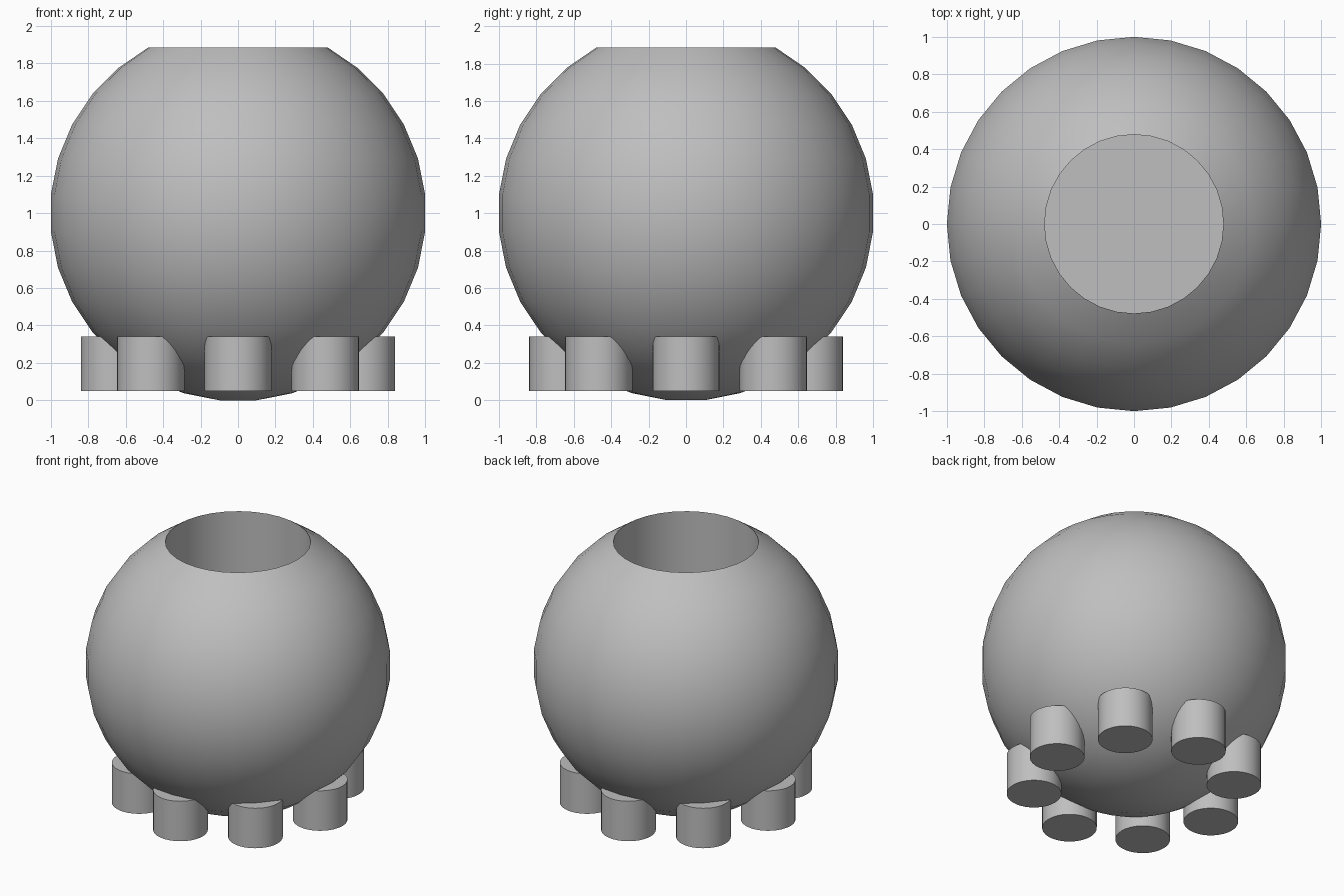
import bpy, bmesh
from math import sin, cos, pi, radians

SEGMENTS = 32
RINGS = 16
BALL_R = 1.005
CENTRE_Z = 1.0
HOLE_R = 0.478
HOLE_FLOOR = 0.8
FEET = 8

old = bpy.data.objects.get("Cube")
if old:
    bpy.data.objects.remove(old, do_unlink=True)

grey = bpy.data.materials.new("plain grey")
grey.use_nodes = True
colour = (0.52, 0.52, 0.52, 1)
grey.diffuse_color = colour
grey.node_tree.nodes["Principled BSDF"].inputs["Base Color"].default_value = colour


def lathe(name, profile, steps, location=(0, 0, 0)):
    """Turn an (r, z) profile that starts and ends on the axis around z."""
    bm = bmesh.new()
    verts = [bm.verts.new((r, 0, z)) for r, z in profile]
    edges = [bm.edges.new(pair) for pair in zip(verts, verts[1:])]
    bmesh.ops.spin(bm, geom=verts + edges, cent=(0, 0, 0), axis=(0, 0, 1),
                   angle=2 * pi, steps=steps, use_duplicate=False)
    bmesh.ops.remove_doubles(bm, verts=bm.verts, dist=0.0001)
    bmesh.ops.recalc_face_normals(bm, faces=bm.faces)
    mesh = bpy.data.meshes.new(name)
    bm.to_mesh(mesh)
    bm.free()
    mesh.materials.append(grey)
    obj = bpy.data.objects.new(name, mesh)
    obj.location = location
    bpy.context.collection.objects.link(obj)
    bpy.ops.object.select_all(action="DESELECT")
    obj.select_set(True)
    bpy.context.view_layer.objects.active = obj
    bpy.ops.object.shade_smooth_by_angle(angle=radians(30))
    return obj


# Round pot: rings sit half a step off the poles, the top opens into a well
profile = [(0, CENTRE_Z - BALL_R * cos(pi / RINGS / 2))]
for i in range(RINGS - 2):
    a = (i + 0.5) * pi / RINGS
    profile.append((BALL_R * sin(a), CENTRE_Z - BALL_R * cos(a)))
rim_z = profile.pop()[1]
profile += [(HOLE_R, rim_z), (HOLE_R, HOLE_FLOOR), (0, HOLE_FLOOR)]
lathe("pot_body", profile, SEGMENTS)

# Ring of short round feet
for i in range(FEET):
    a = i * 2 * pi / FEET
    lathe(f"foot_{i + 1}", [(0, 0.05), (0.18, 0.05), (0.18, 0.34), (0, 0.34)],
          SEGMENTS, (0.66 * cos(a), 0.66 * sin(a), 0))
